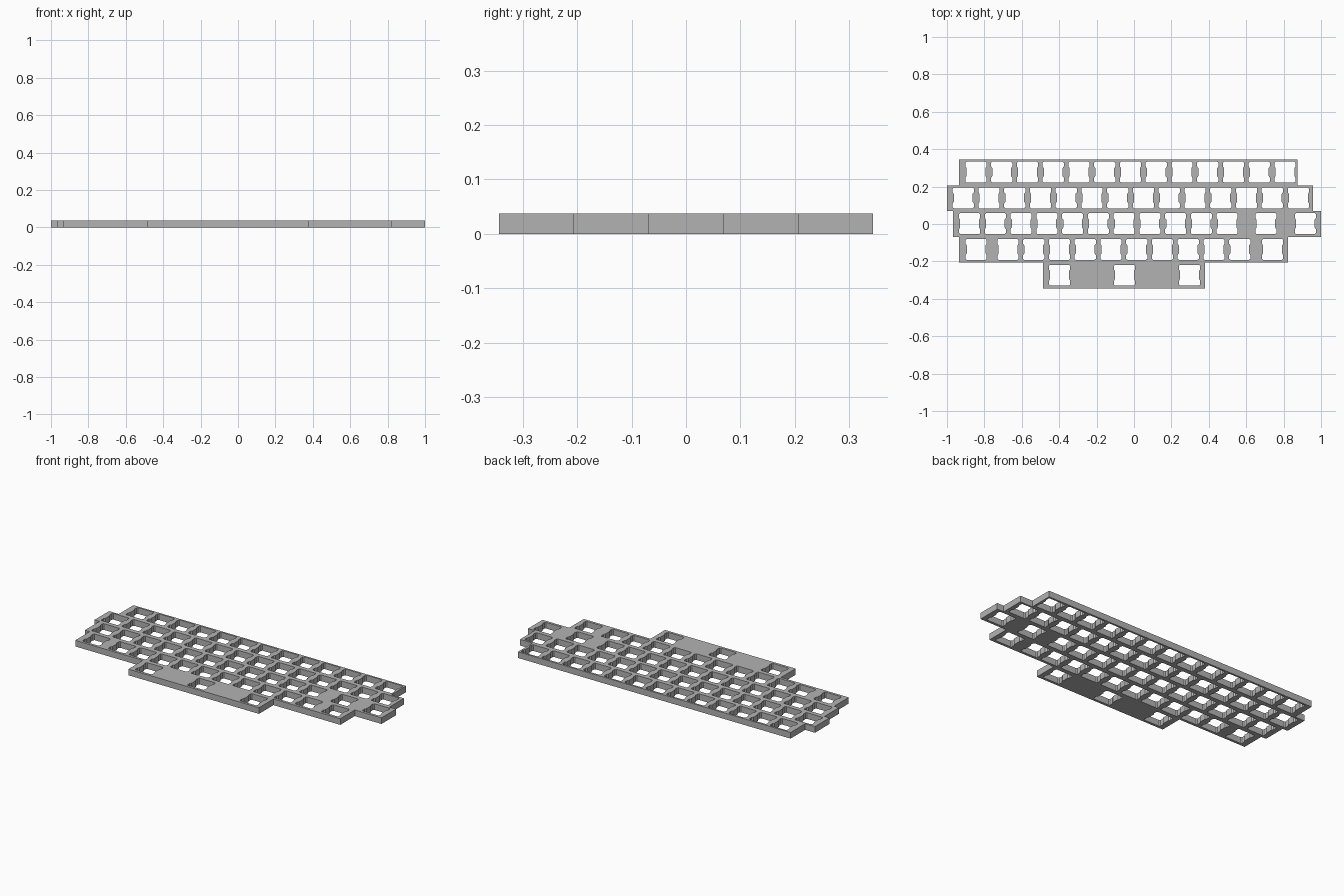
import bpy
import bmesh

THICK = 0.037
PITCH = 0.1377

if "Cube" in bpy.data.objects:
    bpy.data.objects.remove(bpy.data.objects["Cube"])


def run(start, count):
    """Evenly spaced key centres."""
    return [start + i * PITCH for i in range(count)]


# Rows from back to front: left edge, right edge, key centres
rows = [
    (-0.935, 0.874, run(-0.845, 13)),
    (-1.0, 0.956, run(-0.913, 13) + [0.879]),
    (-0.967, 1.0, run(-0.879, 11) + [0.705, 0.916]),
    (-0.935, 0.823, [-0.844] + run(-0.674, 10) + [0.741]),
    (-0.486, 0.380, [-0.398, -0.051, 0.297]),
]

# Switch opening: chamfered square with clip tabs pinching the sides
quarter = [(0.0505, 0.0555), (0.0565, 0.05), (0.0565, 0.03), (0.05, 0.021)]
right_side = quarter + [(x, -y) for x, y in reversed(quarter)]
opening = right_side + [(-x, -y) for x, y in right_side]

curve = bpy.data.curves.new("plate_profile", "CURVE")
curve.dimensions = "2D"
curve.fill_mode = "BOTH"
curve.extrude = THICK / 2


def add_loop(points):
    spline = curve.splines.new("POLY")
    spline.points.add(len(points) - 1)
    for p, (x, y) in zip(spline.points, points):
        p.co = (x, y, 0, 1)
    spline.use_cyclic_u = True


# Stepped outline and switch openings
left, right = [], []
for i, (x0, x1, centres) in enumerate(rows):
    y = (2 - i) * PITCH
    top, bottom = y + PITCH / 2, y - PITCH / 2
    left += [(x0, top), (x0, bottom)]
    right += [(x1, top), (x1, bottom)]
    for cx in centres:
        add_loop([(cx + px, y + 0.002 + py) for px, py in opening])
add_loop(left + right[::-1])

# Turn the filled profile into one clean solid
temp = bpy.data.objects.new("profile_helper", curve)
bpy.context.collection.objects.link(temp)
bpy.context.view_layer.update()
evaluated = temp.evaluated_get(bpy.context.evaluated_depsgraph_get())
mesh = bpy.data.meshes.new_from_object(evaluated)
bpy.data.objects.remove(temp)

bm = bmesh.new()
bm.from_mesh(mesh)
bmesh.ops.remove_doubles(bm, verts=bm.verts, dist=0.0001)
bmesh.ops.recalc_face_normals(bm, faces=bm.faces)
bmesh.ops.translate(bm, verts=bm.verts, vec=(0, 0, THICK / 2))
for f in bm.faces:
    f.smooth = False
bm.to_mesh(mesh)
bm.free()

# Plain grey material
grey = bpy.data.materials.new("plain_grey")
grey.use_nodes = True
colour = (0.45, 0.45, 0.45, 1)
grey.diffuse_color = colour
grey.node_tree.nodes["Principled BSDF"].inputs["Base Color"].default_value = colour
mesh.materials.clear()
mesh.materials.append(grey)

plate = bpy.data.objects.new("switch_plate", mesh)
bpy.context.collection.objects.link(plate)
